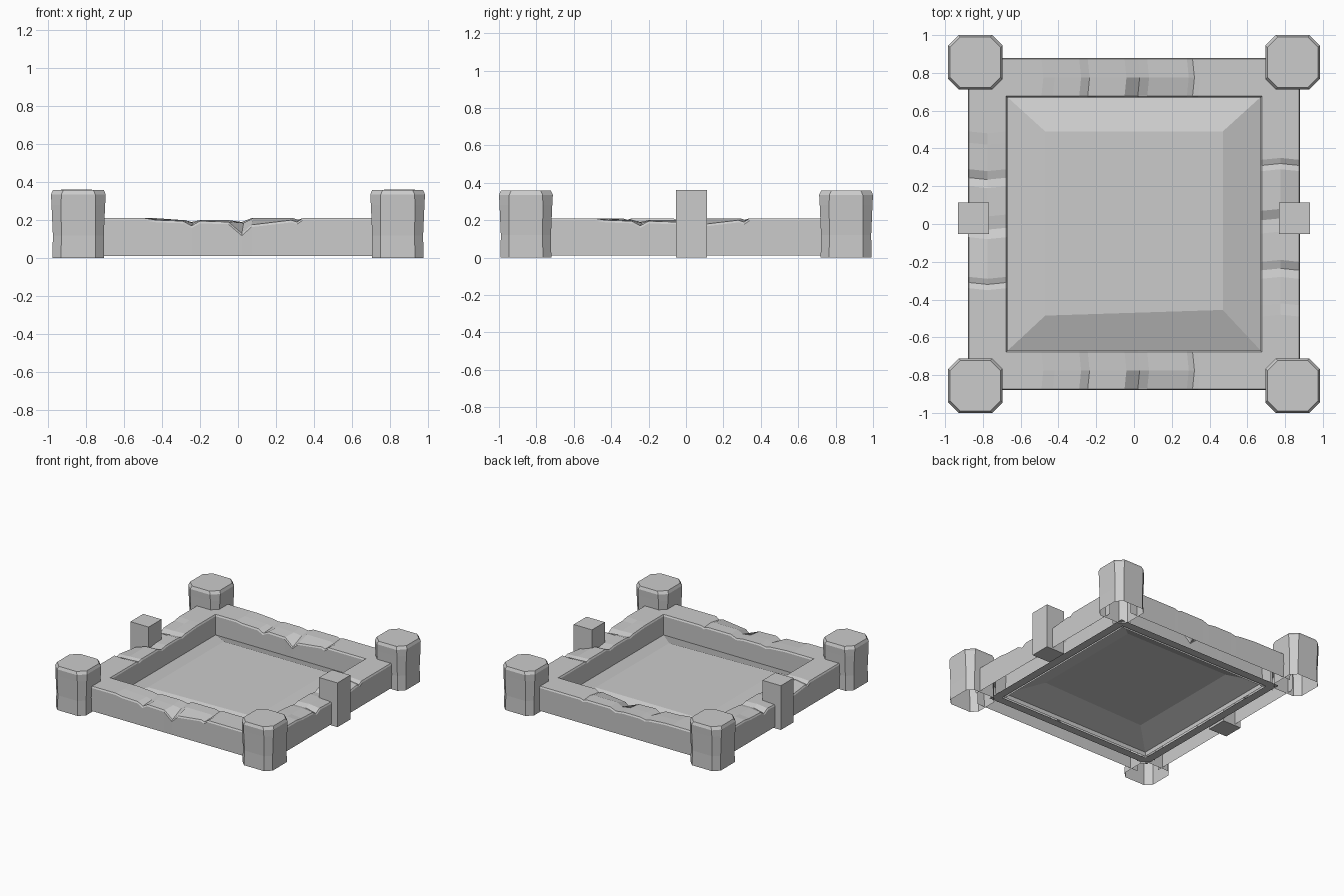
import bpy, bmesh
from math import radians
from mathutils import Matrix

if "Cube" in bpy.data.objects:
    bpy.data.objects.remove(bpy.data.objects["Cube"])


def make(name, bm, matrix=Matrix()):
    mesh = bpy.data.meshes.new(name)
    bm.to_mesh(mesh)
    bm.free()
    ob = bpy.data.objects.new(name, mesh)
    ob.matrix_world = matrix
    bpy.context.collection.objects.link(ob)
    return ob


def loft(rings, closed, cap_last=False):
    """Skin a list of equal-length point rows."""
    bm = bmesh.new()
    rows = [[bm.verts.new(p) for p in r] for r in rings]
    n = len(rows[0])
    for a, b in zip(rows, rows[1:]):
        for i in range(n if closed else n - 1):
            j = (i + 1) % n
            bm.faces.new((a[i], a[j], b[j], b[i]))
    if cap_last:
        bm.faces.new(rows[-1])
    return bm


# Chipped stone wall: stations along x with heights of the outer, middle and inner top
stations = [
    (-0.77, .21, .21, .21), (-0.49, .21, .21, .21), (-0.43, .20, .205, .21),
    (-0.29, .195, .20, .20), (-0.245, .17, .185, .19), (-0.20, .195, .20, .20),
    (-0.05, .19, .195, .20), (0.02, .13, .185, .19), (0.07, .175, .21, .21),
    (0.28, .20, .21, .21), (0.31, .19, .20, .20), (0.34, .21, .21, .21),
    (0.77, .21, .21, .21)]
walls = [("front_wall", (0, -.775), 0), ("back_wall", (0, .775), 0),
         ("right_wall", (.775, 0), 90), ("left_wall", (-.775, 0), -90)]
for name, (px, py), angle in walls:
    rings = []
    for x, a, m, b in stations:
        rings.append([(x, -.103, .01), (x, -.105, a - .012), (x, -.098, a),
                      (x + .01, 0, m), (x, .098, b), (x, .105, b - .012), (x, .10, .01)])
    bm = loft(rings, False)
    bmesh.ops.recalc_face_normals(bm, faces=bm.faces)
    make(name, bm, Matrix.Translation((px, py, 0)) @ Matrix.Rotation(radians(angle), 4, 'Z'))

# Corner posts: flared octagons with a bevelled top
levels = [(0, .136, .045), (.12, .134, .045), (.28, .141, .05),
          (.335, .144, .055), (.358, .134, .055)]
for sx, side in ((-1, "left"), (1, "right")):
    for sy, end in ((-1, "front"), (1, "back")):
        rings = []
        for z, h, c in levels:
            k = h - c
            rings.append([(h, -k, z), (h, k, z), (k, h, z), (-k, h, z),
                          (-h, k, z), (-h, -k, z), (-k, -h, z), (k, -h, z)])
        make(f"{end}_{side}_post", loft(rings, True, True),
             Matrix.Translation((sx * .84, sy * .856, 0)))

    # Plain block standing on each side wall
    bm = bmesh.new()
    bmesh.ops.create_cube(bm, size=1)
    make(f"{side}_block", bm, Matrix.Translation((sx * .85, .03, .18))
         @ Matrix.Diagonal((.165, .165, .36, 1)))


# Floor: low flat-topped mound between the walls
def square(r, z):
    return [(-r, -r, z), (r, -r, z), (r, r, z), (-r, r, z)]


inner = [(-.47, -.485, .115), (.47, -.455, .115), (.47, .49, .115), (-.47, .49, .115)]
make("floor_mound", loft([square(.685, .04), inner], True, True))

# Flat lip under the inner edge of the walls
make("base_lip", loft([square(.757, .01), square(.69, .01)], True))
